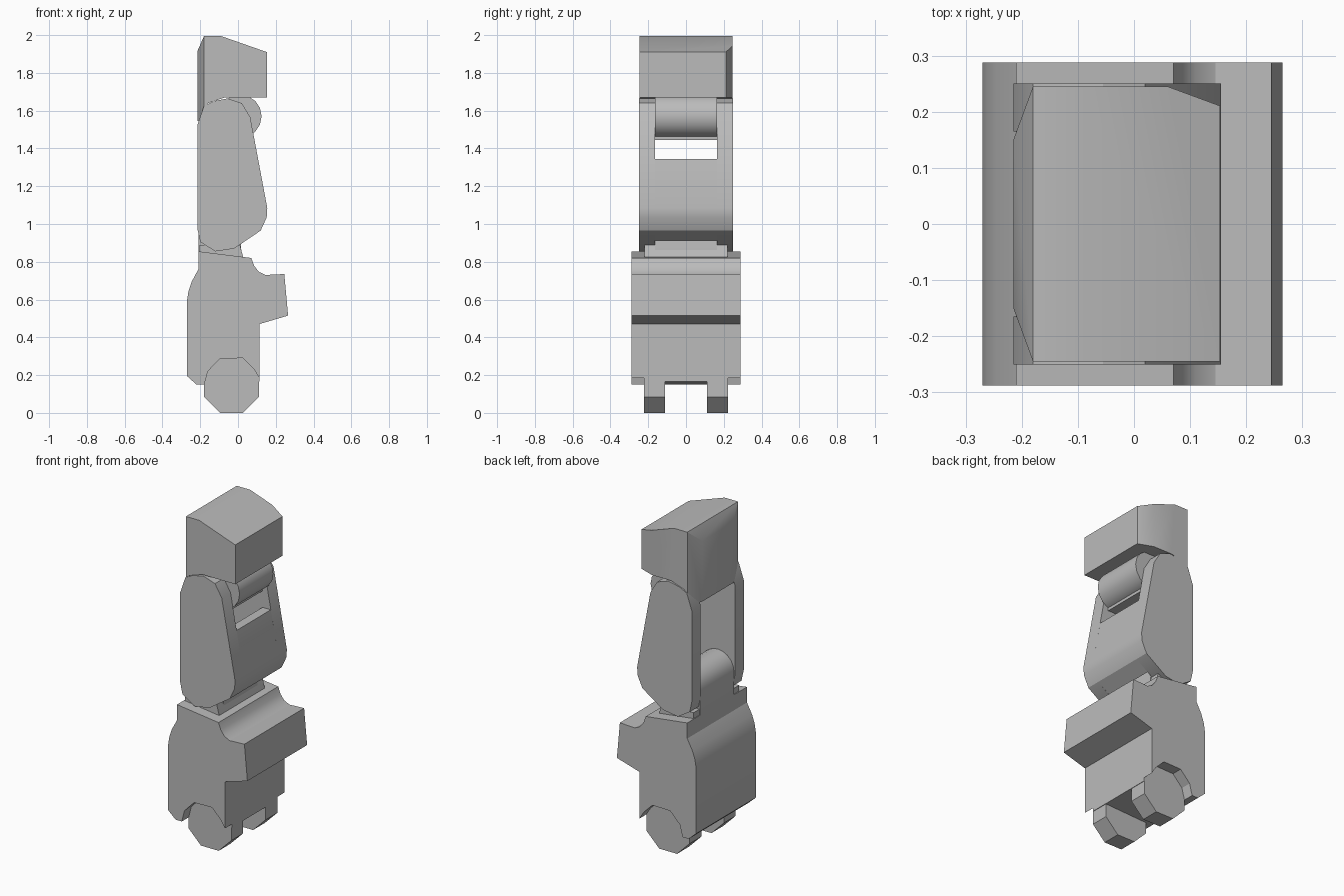
import bpy, bmesh, math
from mathutils import Vector

if "Cube" in bpy.data.objects:
    bpy.data.objects.remove(bpy.data.objects["Cube"], do_unlink=True)

grey = bpy.data.materials.new("plain_grey")
grey.use_nodes = True
colour = (0.5, 0.5, 0.5, 1)
grey.diffuse_color = colour
for node in grey.node_tree.nodes:
    if node.type == 'BSDF_PRINCIPLED':
        node.inputs["Base Color"].default_value = colour


def prism(name, profile, y0, y1, cuts=(), angle=28):
    """Extrude an XZ profile along y, then slice off corners by (point, normal)."""
    bm = bmesh.new()
    face = bm.faces.new([bm.verts.new((x, y0, z)) for x, z in profile])
    out = bmesh.ops.extrude_face_region(bm, geom=[face], use_keep_orig=True)
    moved = [v for v in out["geom"] if isinstance(v, bmesh.types.BMVert)]
    bmesh.ops.translate(bm, verts=moved, vec=(0, y1 - y0, 0))
    for point, normal in cuts:
        bmesh.ops.bisect_plane(bm, geom=bm.verts[:] + bm.edges[:] + bm.faces[:],
                               plane_co=Vector(point), plane_no=Vector(normal),
                               clear_outer=True)
        bmesh.ops.holes_fill(bm, edges=[e for e in bm.edges if e.is_boundary])
    bmesh.ops.recalc_face_normals(bm, faces=bm.faces[:])
    mesh = bpy.data.meshes.new(name)
    bm.to_mesh(mesh)
    bm.free()
    mesh.materials.append(grey)
    mesh.shade_smooth()
    mesh.set_sharp_from_angle(angle=math.radians(angle))
    obj = bpy.data.objects.new(name, mesh)
    bpy.context.collection.objects.link(obj)
    return obj


def ring(cx, cz, r, n, start=0.0):
    return [(cx + r * math.cos(math.radians(start) + math.tau * i / n),
             cz + r * math.sin(math.radians(start) + math.tau * i / n))
            for i in range(n)]


def box(x0, x1, z0, z1):
    return [(x0, z0), (x1, z0), (x1, z1), (x0, z1)]


# Tip block with chamfered corners and a rear flap
tip = [(-0.215, 1.55), (-0.215, 1.92), (-0.18, 2.0), (-0.09, 2.0), (0.153, 1.915),
       (0.153, 1.675), (-0.07, 1.675), (-0.16, 1.645), (-0.165, 1.55)]
prism("tip_block", tip, -0.245, 0.245, cuts=[
    ((-0.18, 0.245, 0), (-0.095, 0.035, 0)),
    ((-0.18, -0.245, 0), (-0.095, -0.035, 0)),
    ((0.06, 0.245, 0), (0.035, 0.095, 0))])

# Upper hinge hanging between the middle plates
prism("upper_hinge_barrel", ring(0.01, 1.575, 0.115, 16), -0.163, 0.163)
prism("upper_hinge_tongue", box(-0.03, 0.05, 1.45, 1.56), -0.163, 0.163)

# Middle section: two side plates and a front wall
plate = [(-0.18, 1.63), (-0.13, 1.655), (-0.055, 1.67), (0.02, 1.645), (0.065, 1.57),
         (0.155, 1.09), (0.152, 1.04), (0.12, 0.97), (-0.02, 0.875), (-0.12, 0.86),
         (-0.2, 0.91), (-0.215, 0.98), (-0.215, 1.53)]
for side, s in (("left", 1), ("right", -1)):
    prism("middle_plate_" + side, plate, s * 0.165, s * 0.25)
wall = [(0.106, 1.35), (0.155, 1.09), (0.152, 1.04), (0.12, 0.97), (0.04, 0.917),
        (0.015, 0.95), (0.075, 1.01), (0.09, 1.08), (0.05, 1.35)]
prism("middle_front_wall", wall, -0.165, 0.165)

# Lower knuckle and its stepped neck
knuckle = [(-0.21, 0.82)] + [
    (-0.1 - 0.11 * math.cos(math.pi * i / 10), 1.0 + 0.11 * math.sin(math.pi * i / 10))
    for i in range(11)] + [(0.02, 0.82)]
prism("lower_knuckle", knuckle, -0.163, 0.163)
prism("lower_neck", [(-0.205, 0.8), (0.035, 0.8), (0.01, 0.895), (-0.205, 0.895)], -0.22, 0.22)

# Lower section: solid core and arched side slabs
upper = [(-0.22, 0.155), (-0.27, 0.2), (-0.27, 0.6), (-0.262, 0.65), (-0.245, 0.7),
         (-0.21, 0.765), (-0.21, 0.86), (0.07, 0.825), (0.085, 0.785), (0.11, 0.752),
         (0.145, 0.735), (0.245, 0.74), (0.265, 0.52), (0.113, 0.475)]
arch = [(0.113, 0.19), (0.085, 0.235), (0.025, 0.295), (-0.095, 0.292),
        (-0.16, 0.225), (-0.178, 0.155)]
prism("lower_core", upper + [(0.113, 0.17)], -0.22, 0.22)
for side, s in (("left", 1), ("right", -1)):
    prism("lower_side_" + side, upper + arch, s * 0.22, s * 0.288)
    # Eight-sided bottom hinge lugs
    prism("bottom_lug_" + side, ring(-0.035, 0.15, 0.157, 8, 22.5), s * 0.11, s * 0.222)
    lug = bpy.data.objects["bottom_lug_" + side]
    for v in lug.data.vertices:
        v.co.z = max(v.co.z, 0.0)
base = min(v.co.z for o in bpy.data.objects if o.name.startswith("bottom_lug")
           for v in o.data.vertices)
for o in bpy.data.objects:
    if o.type == 'MESH' and o.data.materials and o.data.materials[0] == grey:
        o.location.z = -base
